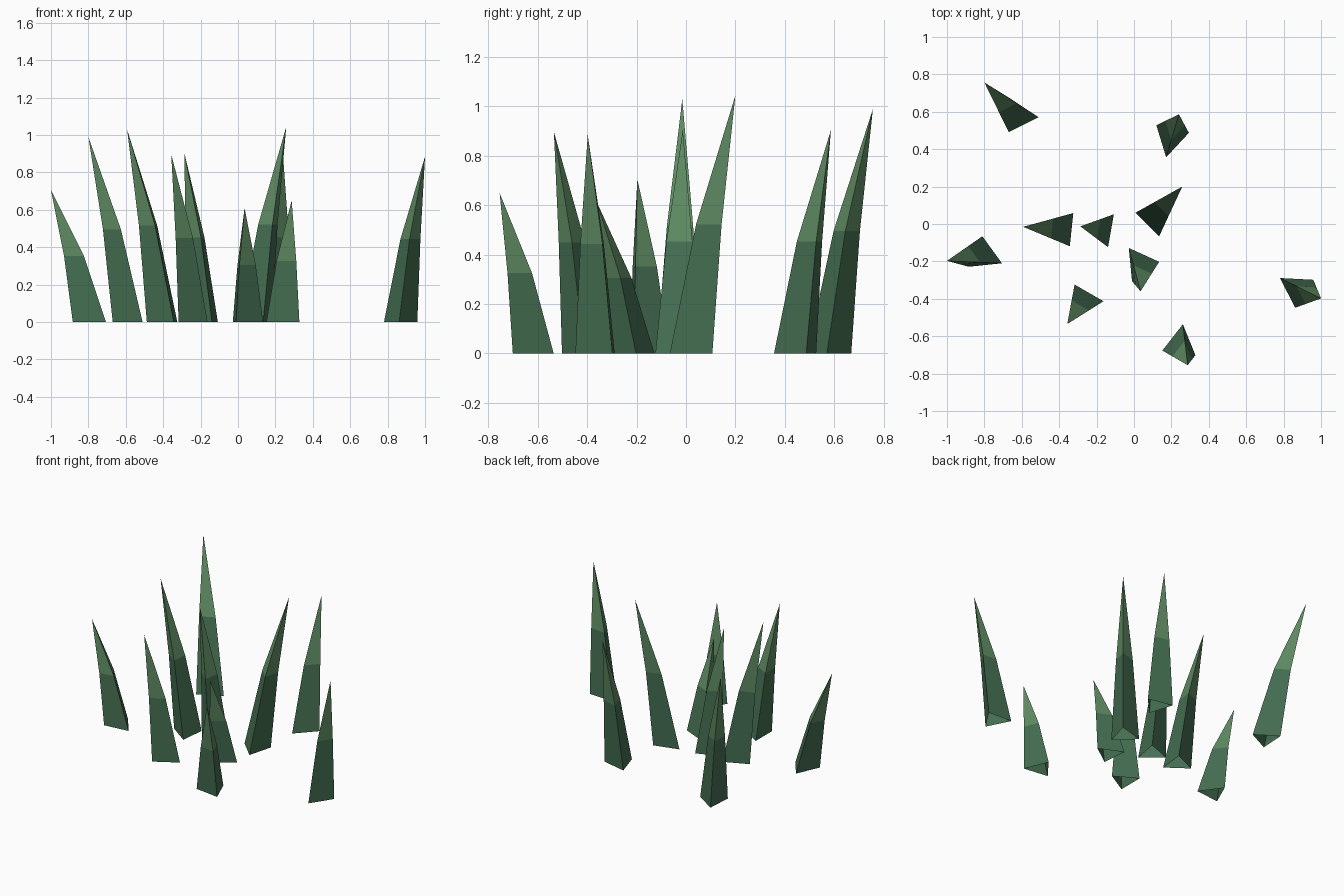
import bpy
from math import cos, sin, radians

if "Cube" in bpy.data.objects:
    bpy.data.objects.remove(bpy.data.objects["Cube"])


def material(name, color):
    m = bpy.data.materials.new(name)
    m.diffuse_color = (*color, 1)
    m.use_nodes = True
    m.node_tree.nodes["Principled BSDF"].inputs["Base Color"].default_value = m.diffuse_color
    return m


dark = material("blade_base_green", (0.06, 0.16, 0.085))
light = material("blade_tip_green", (0.115, 0.26, 0.125))

RADIUS = 0.103      # base triangle
MID_SCALE = 0.6     # middle triangle relative to base
MID_LEAN = 0.4      # share of the lean reached at half height


def ring(x, y, z, r, angle):
    return [(x + r * cos(radians(angle + k * 120)),
             y + r * sin(radians(angle + k * 120)), z) for k in range(3)]


# A blade is an open-bottomed three-sided spike with one bend
def grass_blade(name, x, y, angle, tx, ty, h):
    mx, my = x + MID_LEAN * (tx - x), y + MID_LEAN * (ty - y)
    verts = ring(x, y, 0, RADIUS, angle)
    verts += ring(mx, my, h / 2, RADIUS * MID_SCALE, angle)
    verts.append((tx, ty, h))
    faces = [(k, (k + 1) % 3, (k + 1) % 3 + 3, k + 3) for k in range(3)]
    faces += [(k + 3, (k + 1) % 3 + 3, 6) for k in range(3)]
    mesh = bpy.data.meshes.new(name)
    mesh.from_pydata(verts, [], faces)
    mesh.materials.append(dark)
    mesh.materials.append(light)
    for p in mesh.polygons:
        p.material_index = 0 if p.index < 3 else 1
    ob = bpy.data.objects.new(name, mesh)
    bpy.context.collection.objects.link(ob)


# base x, base y, rotation, tip x, tip y, height
blades = [
    (-0.613, 0.577, -3.5, -0.80, 0.757, 0.99),
    (-0.80, -0.168, 96, -1.0, -0.197, 0.705),
    (-0.385, -0.025, 174, -0.593, -0.015, 1.03),
    (-0.174, -0.027, 170, -0.287, -0.013, 0.905),
    (0.108, 0.034, 45, 0.258, 0.20, 1.045),
    (0.195, 0.457, 17, 0.24, 0.587, 0.905),
    (0.867, -0.345, 27, 1.0, -0.398, 0.885),
    (0.032, -0.212, 5.5, 0.035, -0.36, 0.61),
    (-0.266, -0.413, 0, -0.357, -0.535, 0.897),
    (0.247, -0.638, 82, 0.287, -0.755, 0.65),
]
for i, b in enumerate(blades, 1):
    grass_blade(f"grass_blade_{i}", *b)
